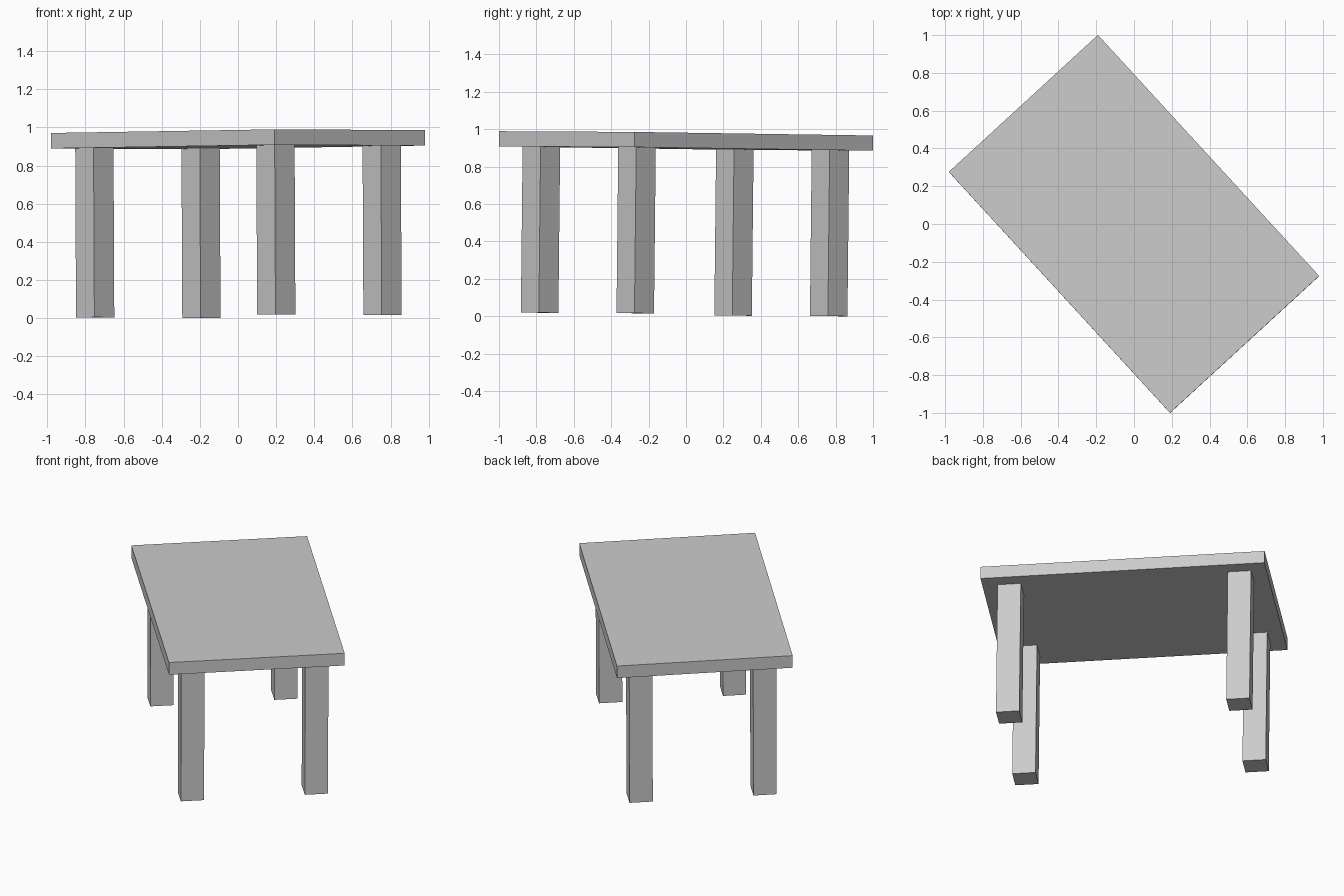
import bpy
import math
from mathutils import Matrix, Vector

if "Cube" in bpy.data.objects:
    bpy.data.objects.remove(bpy.data.objects["Cube"])

# Shared frame: the whole table is turned about z and leans very slightly
turn = math.radians(-47.45)
u = Vector((math.cos(turn), math.sin(turn), 0.011)).normalized()
v = Vector((-math.sin(turn), math.cos(turn), -0.0037))
v = (v - u * v.dot(u)).normalized()
n = u.cross(v)
LEG_H, TOP_T, LEG_W = 0.887, 0.081, 0.142
mid = LEG_H + TOP_T / 2
origin = Vector((-n.x * mid, -n.y * mid, 0.0102))
frame = Matrix.Translation(origin) @ Matrix((u, v, n)).transposed().to_4x4()


def box(name, centre, size):
    bpy.ops.mesh.primitive_cube_add(size=1)
    ob = bpy.context.object
    ob.name = name
    ob.matrix_world = frame @ Matrix.Translation(centre) @ Matrix.Diagonal((*size, 1))
    return ob


# Table top
box("table_top", (0, 0, mid), (1.732, 1.072, TOP_T))

# Four square legs
for end, sx in (("high", 1), ("low", -1)):
    for side, sy in (("right", 1), ("left", -1)):
        box(f"leg_{end}_{side}", (sx * 0.702, sy * 0.378, LEG_H / 2), (LEG_W, LEG_W, LEG_H))

# Rest the lowest leg corner on z = 0
bpy.context.view_layer.update()
low = min((o.matrix_world @ p.co).z for o in bpy.data.objects for p in o.data.vertices)
for o in bpy.data.objects:
    o.location.z -= low
